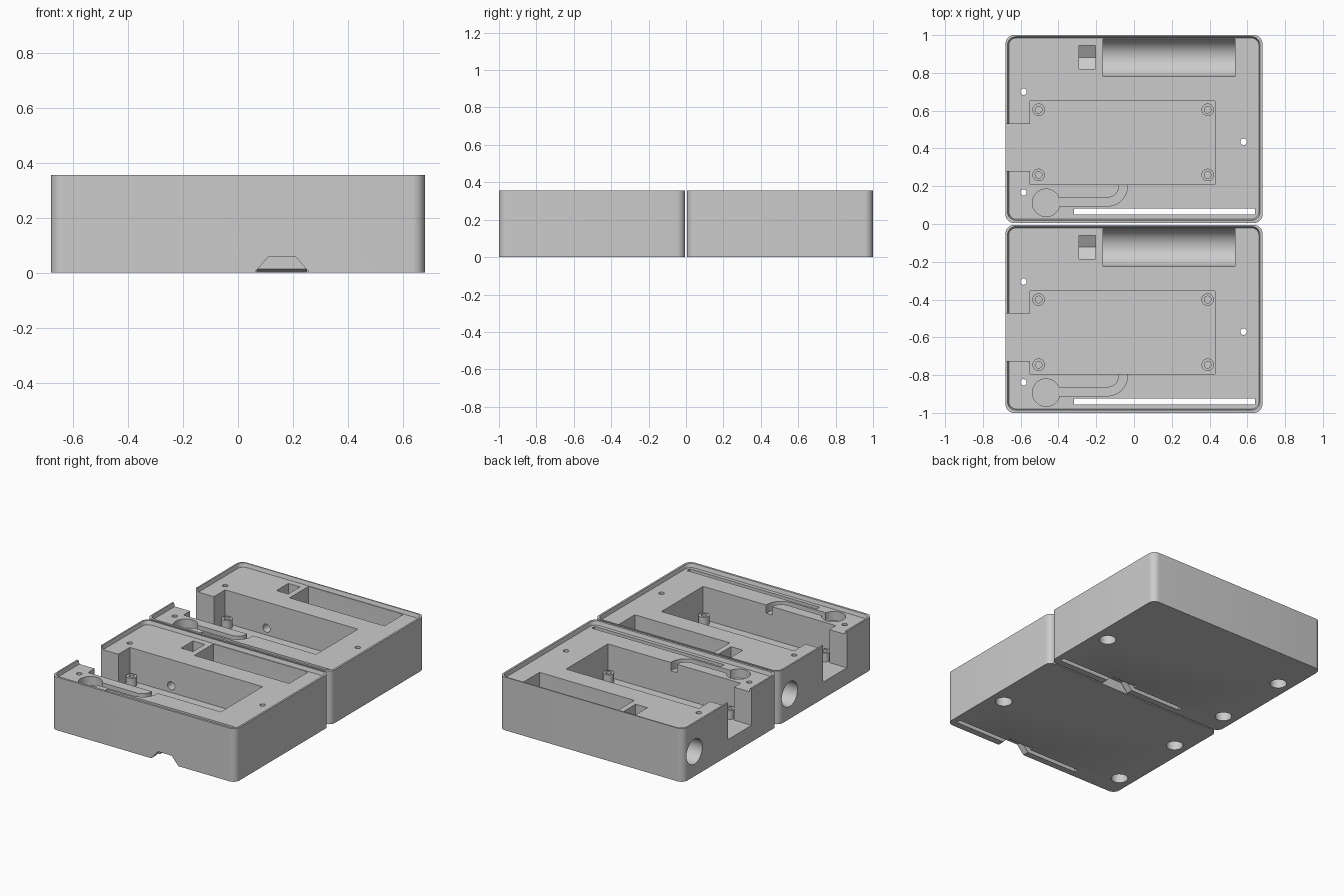
import bpy, bmesh, math

if "Cube" in bpy.data.objects:
    bpy.data.objects.remove(bpy.data.objects["Cube"])

PITCH = 1.005           # spacing between the two trays
HEIGHT, DECK, FLOOR = 0.355, 0.33, 0.11

grey = bpy.data.materials.new("plain_grey")
grey.diffuse_color = (0.6, 0.6, 0.6, 1)
grey.use_nodes = True
grey.node_tree.nodes["Principled BSDF"].inputs["Base Color"].default_value = grey.diffuse_color


def arc(cx, cy, r, a0, a1, n):
    return [(cx + r * math.cos(math.radians(a0 + (a1 - a0) * i / n)),
             cy + r * math.sin(math.radians(a0 + (a1 - a0) * i / n))) for i in range(n + 1)]


def circle(cx, cy, r, n=40):
    return arc(cx, cy, r, 0, 360, n)[:-1]


def rounded(x0, x1, y0, y1, r, n=8):
    return (arc(x1 - r, y1 - r, r, 0, 90, n) + arc(x0 + r, y1 - r, r, 90, 180, n)
            + arc(x0 + r, y0 + r, r, 180, 270, n) + arc(x1 - r, y0 + r, r, 270, 360, n))


def rect(x0, x1, y0, y1):
    return [(x0, y0), (x1, y0), (x1, y1), (x0, y1)]


def prism(name, pts, a, b, axis="z", end=None):
    """Extrude a profile from a to b along an axis, optionally to another profile."""
    place = {"z": lambda u, v, w: (u, v, w),
             "x": lambda u, v, w: (w, u, v),
             "y": lambda u, v, w: (u, w, v)}[axis]
    bm = bmesh.new()
    lo = [bm.verts.new(place(u, v, a)) for u, v in pts]
    hi = [bm.verts.new(place(u, v, b)) for u, v in (end or pts)]
    bm.faces.new(lo)
    bm.faces.new(hi)
    for i in range(len(lo)):
        j = (i + 1) % len(lo)
        bm.faces.new((lo[i], lo[j], hi[j], hi[i]))
    bmesh.ops.recalc_face_normals(bm, faces=bm.faces[:])
    me = bpy.data.meshes.new(name)
    bm.to_mesh(me)
    bm.free()
    me.materials.append(grey)
    ob = bpy.data.objects.new(name, me)
    bpy.context.collection.objects.link(ob)
    return ob


# tray block with rounded vertical corners
tray = prism("back_tray", rounded(-0.68, 0.68, 0.005, 1.0, 0.045), 0, HEIGHT)
helpers = []


def combine(op, *args, **kw):
    ob = prism("helper", *args, **kw)
    ob.hide_render = True
    helpers.append(ob)
    m = tray.modifiers.new("shape", "BOOLEAN")
    m.operation, m.solver, m.object = op, "EXACT", ob


def cut(*args, **kw):
    combine("DIFFERENCE", *args, **kw)


# lid recess leaving a thin tapered rim
cut(rounded(-0.663, 0.661, 0.026, 0.985, 0.04), DECK, HEIGHT + 0.01,
    end=rounded(-0.672, 0.670, 0.017, 0.994, 0.045))

# main pocket joined with the opening through the left wall
cut([(-0.55, 0.21), (0.43, 0.21), (0.43, 0.65), (-0.55, 0.65),
     (-0.55, 0.53), (-0.75, 0.53), (-0.75, 0.28), (-0.55, 0.28)], FLOOR, 0.5)

# standoffs with screw holes
for x in (-0.505, 0.39):
    for y in (0.26, 0.605):
        combine("UNION", circle(x, y, 0.033, 24), FLOOR - 0.02, 0.168)
        cut(circle(x, y, 0.018, 24), FLOOR + 0.01, 0.2)

# battery bay with a rounded floor
cut([(0.78, 0.5)] + arc(0.88, 0.165, 0.1, 180, 360, 24) + [(0.98, 0.5)], -0.165, 0.535, axis="x")

# small shaft with a V floor, its wire hole, and the round side socket
cut([(0.82, 0.5), (0.82, 0.13), (0.8825, 0.094), (0.945, 0.13), (0.945, 0.5)], -0.29, -0.203, axis="x")
cut(circle(-0.245, 0.155, 0.027, 24), 0.6, 0.86, axis="y")
cut(circle(0.8825, 0.165, 0.083), -0.75, -0.36, axis="x")
cut(circle(0.8825, 0.165, 0.03, 24), -0.4, -0.25, axis="x")

# round sensor seat and curved wire channel
cut(circle(-0.465, 0.112, 0.073), 0.27, 0.5)
cut([(-0.465, 0.095)] + arc(-0.14, 0.20, 0.105, 270, 360, 12) + [(-0.035, 0.25), (-0.08, 0.25)]
    + arc(-0.14, 0.20, 0.06, 360, 270, 12) + [(-0.465, 0.14)], 0.275, 0.5)

# long through slot near the front
cut(rect(-0.318, 0.64, 0.05, 0.081), -0.1, 0.5)

# trapezoid finger notch under the front edge, with a sloped inner lip
cut([(0.05, -0.01), (0.06, 0), (0.11, 0.057), (0.21, 0.057), (0.26, 0), (0.27, -0.01)], -0.1, 0.07, axis="y")
cut([(0.06, -0.01), (0.13, -0.01), (0.115, 0), (0.079, 0.015), (0.06, 0.015)], 0.07, 0.25, axis="x")

# screw holes with wide counterbores from below
for x, y in ((-0.585, 0.70), (-0.585, 0.167), (0.58, 0.435)):
    cut(circle(x, y, 0.017, 24), -0.1, 0.5)
    cut(circle(x, y, 0.052), -0.1, 0.2)

# bake the shape and drop the helpers
bpy.context.view_layer.update()
dg = bpy.context.evaluated_depsgraph_get()
mesh = bpy.data.meshes.new_from_object(tray.evaluated_get(dg))
tray.modifiers.clear()
tray.data = mesh
mesh.materials.clear()
mesh.materials.append(grey)
for p in mesh.polygons:
    p.material_index = 0
for ob in helpers:
    bpy.data.objects.remove(ob, do_unlink=True)

bpy.ops.object.select_all(action="DESELECT")
tray.select_set(True)
bpy.context.view_layer.objects.active = tray
bpy.ops.object.shade_smooth_by_angle(angle=math.radians(30))

# second identical tray in front
front = tray.copy()
front.data = tray.data.copy()
front.name = "front_tray"
front.location.y = -PITCH
bpy.context.collection.objects.link(front)
